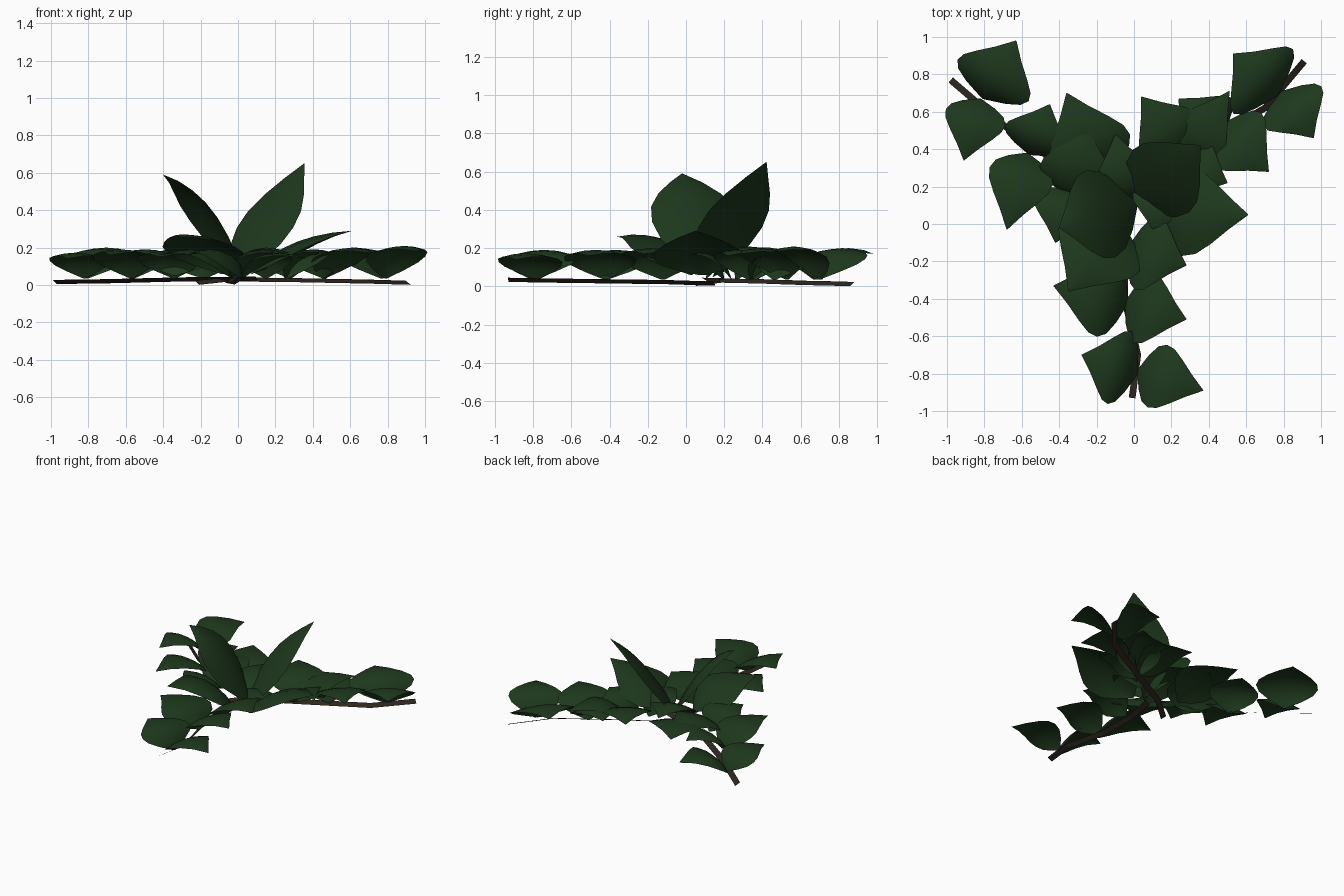
import bpy, bmesh, math
from mathutils import Vector

if "Cube" in bpy.data.objects:
    bpy.data.objects.remove(bpy.data.objects["Cube"])


def material(name, rgb):
    m = bpy.data.materials.new(name)
    m.diffuse_color = (*rgb, 1)
    m.use_nodes = True
    m.node_tree.nodes["Principled BSDF"].inputs["Base Color"].default_value = m.diffuse_color
    return m


GREEN = material("leaf green", (0.0130, 0.040, 0.0120))
BROWN = material("stem brown", (0.027, 0.020, 0.014))


def finish(bm, name, mat, smooth):
    if sum(f.normal.z * f.calc_area() for f in bm.faces) < 0:
        bmesh.ops.reverse_faces(bm, faces=bm.faces)
    me = bpy.data.meshes.new(name)
    bm.to_mesh(me)
    bm.free()
    me.materials.append(mat)
    for p in me.polygons:
        p.use_smooth = smooth
    ob = bpy.data.objects.new(name, me)
    bpy.context.collection.objects.link(ob)
    return ob


# half-width of the leaf outline along its length
OUTLINE = [(0, .04), (.12, .55), (.25, .88), (.4, 1), (.55, .94), (.7, .70), (.85, .36), (1, .01)]


def leaf(name, base, tip, width, bend=(.22, .10), dome=.075):
    """Arched blade: rises from the base, levels out to a pointed tip."""
    base, tip = Vector(base), Vector(tip)
    ctrl = base.lerp(tip, bend[0])
    ctrl.z = tip.z + bend[1]
    flat = Vector((tip.x - base.x, tip.y - base.y, 0)).normalized()
    side = Vector((-flat.y, flat.x, 0))
    bm = bmesh.new()
    rows = []
    for t, w in OUTLINE:
        p = base * (1 - t) ** 2 + ctrl * 2 * t * (1 - t) + tip * t * t
        tangent = ((ctrl - base) * (1 - t) + (tip - ctrl) * t).normalized()
        normal = tangent.cross(side)
        row = []
        for i in range(-2, 3):
            s = i / 2
            row.append(bm.verts.new(p + side * (s * w * width / 2) - normal * (dome * width * s * s * w)))
        rows.append(row)
    for a, b in zip(rows, rows[1:]):
        for i in range(4):
            bm.faces.new((a[i], b[i], b[i + 1], a[i + 1]))
    bm.normal_update()
    return finish(bm, name, GREEN, True)


def stem(name, pts):
    """Thin runner: a flat ribbon tilted up on its left side."""
    pts = [Vector(p) for p in pts]
    bm = bmesh.new()
    rows = []
    for i, p in enumerate(pts):
        d = pts[min(i + 1, len(pts) - 1)] - pts[max(i - 1, 0)]
        s = Vector((-d.y, d.x, 0)).normalized() * .018 + Vector((0, 0, .011))
        rows.append([bm.verts.new(p + s), bm.verts.new(p - s)])
    for a, b in zip(rows, rows[1:]):
        bm.faces.new((a[0], a[1], b[1], b[0]))
    bm.normal_update()
    return finish(bm, name, BROWN, False)


# three creeping runners, listed from the crown outwards
stem("stem_left", [(.1, .1, .034), (-.3, .25, .03), (-.7, .53, .02), (-.98, .77, .016)])
stem("stem_right", [(-.22, .06, .012), (-.05, .2, .03), (.3, .39, .026), (.7, .62, .018), (.91, .87, .012)])
stem("stem_front", [(0, .15, .014), (-.05, -.1, .022), (-.05, -.4, .026), (.02, -.7, .03), (-.01, -.93, .034)])

# low leaves in pairs along the runners: base xy, tip xy, tip z, width
LOW = [
    (-.81, .67, -.63, .98, .17, .44), (-.82, .67, -.91, .34, .14, .33),
    (-.56, .37, -.45, .64, .16, .36), (-.57, .38, -.68, -.03, .16, .35),
    (-.18, .26, -.36, .70, .17, .46), (-.34, .2, -.42, -.1, .15, .36),
    (.28, .36, .04, .68, .17, .40), (.46, .46, .24, .67, .14, .40),
    (.46, .53, .72, .28, .17, .40), (.79, .71, .96, .46, .18, .38),
    (.77, .69, .53, .91, .17, .47), (.02, -.80, -.28, -.70, .16, .41),
    (.02, -.78, .37, -.89, .14, .35), (-.05, -.42, .28, -.51, .16, .39),
    (-.03, -.42, -.43, -.33, .16, .43), (-.03, -.12, .28, -.22, .17, .42),
    (.15, .24, .12, -.06, .15, .30), (.25, .33, .50, .22, .16, .32),
    (-.02, .1, -.10, .48, .18, .34), (.26, .34, .51, .71, .16, .32),
]
for i, (bx, by, tx, ty, tz, w) in enumerate(LOW):
    leaf(f"low_leaf_{i + 1}", (bx, by, .035), (tx, ty, tz), w)

# raised leaves around the crown
leaf("crown_leaf_left", (-.34, .14, .05), (-.25, .52, .19), .40, (.25, .06), .1)
leaf("crown_leaf_front", (-.08, .03, .06), (-.35, -.36, .26), .50, (.3, .06), .1)
leaf("crown_leaf_right", (.07, .08, .06), (.61, .05, .29), .48, (.33, -.02), .12)

# two tall upright leaves
leaf("upright_leaf_right", (.0, .10, .06), (.355, .42, .65), .45, (.42, -.24), .06)
leaf("upright_leaf_left", (.02, .12, .06), (-.40, -.02, .59), .49, (.45, -.07), .10)
